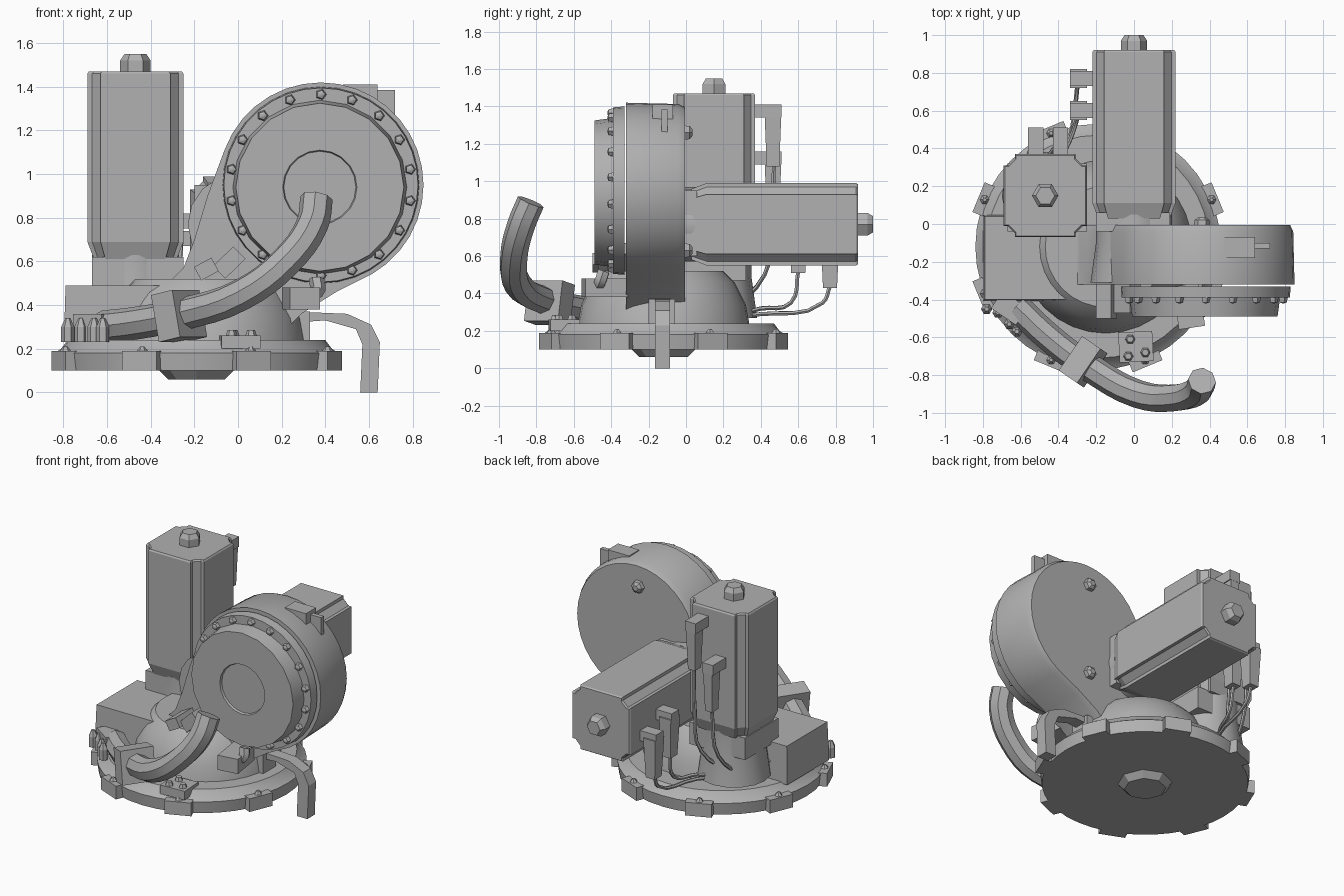
import bpy, bmesh, math
from mathutils import Vector, Matrix

cube = bpy.data.objects.get("Cube")
if cube:
    bpy.data.objects.remove(cube, do_unlink=True)

grey = bpy.data.materials.new("machine_grey")
grey.use_nodes = True
grey.diffuse_color = (0.44, 0.44, 0.44, 1)
grey.node_tree.nodes["Principled BSDF"].inputs["Base Color"].default_value = (0.44, 0.44, 0.44, 1)

TO_BACK = Matrix.Rotation(-math.pi / 2, 4, 'X')    # local z -> +y
UP = Matrix.Identity(4)


def finish(obj, smooth=None):
    if not obj.data.materials:
        obj.data.materials.append(grey)
    if smooth:
        bpy.ops.object.select_all(action='DESELECT')
        obj.select_set(True)
        bpy.context.view_layer.objects.active = obj
        bpy.ops.object.shade_smooth_by_angle(angle=math.radians(smooth))
    return obj


def loft(name, rings, matrix=UP, smooth=None):
    """Closed skin through rings that have the same number of points."""
    bm = bmesh.new()
    loops = [[bm.verts.new(matrix @ Vector(p)) for p in ring] for ring in rings]
    n = len(loops[0])
    for a, b in zip(loops, loops[1:]):
        for i in range(n):
            j = (i + 1) % n
            bm.faces.new((a[i], a[j], b[j], b[i]))
    bm.faces.new(loops[0][::-1])
    bm.faces.new(loops[-1])
    bmesh.ops.recalc_face_normals(bm, faces=bm.faces)
    mesh = bpy.data.meshes.new(name)
    bm.to_mesh(mesh)
    bm.free()
    obj = bpy.data.objects.new(name, mesh)
    bpy.context.collection.objects.link(obj)
    return finish(obj, smooth)


def turned(name, profile, loc, sides=32, matrix=UP, smooth=30):
    """Round part from (radius, height) pairs along the local z axis."""
    rings = [[(r * math.cos(k * math.tau / sides), r * math.sin(k * math.tau / sides), h)
              for k in range(sides)] for r, h in profile]
    return loft(name, rings, Matrix.Translation(loc) @ matrix, smooth)


def box(name, lo, hi, taper=1.0, turn=0.0, matrix=None):
    """Box from corner to corner; taper scales the lower end."""
    lo, hi = Vector(lo), Vector(hi)
    c, h = (lo + hi) / 2, (hi - lo) / 2
    corners = ((-1, -1), (1, -1), (1, 1), (-1, 1))
    rings = [[(x * h.x * t, y * h.y * t, z * h.z) for x, y in corners]
             for z, t in ((-1, taper), (1, 1))]
    rot = matrix or Matrix.Rotation(turn, 4, 'Z')
    return loft(name, rings, Matrix.Translation(c) @ rot)


def tube(name, points, radius, resolution=2, steps=4, smooth=40):
    curve = bpy.data.curves.new(name, 'CURVE')
    curve.dimensions = '3D'
    curve.bevel_depth, curve.bevel_resolution = radius, resolution
    curve.resolution_u, curve.use_fill_caps = steps, True
    spline = curve.splines.new('BEZIER')
    spline.bezier_points.add(len(points) - 1)
    for bp, p in zip(spline.bezier_points, points):
        bp.co = p
        bp.handle_left_type = bp.handle_right_type = 'AUTO'
    obj = bpy.data.objects.new(name, curve)
    bpy.context.collection.objects.link(obj)
    bpy.ops.object.select_all(action='DESELECT')
    obj.select_set(True)
    bpy.context.view_layer.objects.active = obj
    bpy.ops.object.convert(target='MESH')
    return finish(bpy.context.object, smooth)


# Round base with mounting lugs
base = Vector((-0.19, -0.12, 0))
turned("base_plate", [(0.64, 0.1), (0.65, 0.18), (0.62, 0.2), (0.59, 0.24)], base, 40)
turned("base_boss", [(0.13, 0.06), (0.17, 0.1)], base, 8, smooth=None)
for k in range(8):
    angle = math.radians(22.5 + 45 * k)
    out = Vector((math.cos(angle), math.sin(angle), 0))
    p = base + out * 0.62
    box("base_lug", p + Vector((-0.065, -0.085, 0.1)), p + Vector((0.065, 0.085, 0.19)), turn=angle)
    turned("lug_bolt", [(0.025, 0), (0.01, 0.02)], p + out * 0.03 + Vector((0, 0, 0.19)), 6, smooth=None)

# Swivel column and junction box
turned("swivel_column", [(0.46, 0.23), (0.44, 0.34), (0.38, 0.46), (0.32, 0.52)], (-0.15, -0.12, 0), 32)
box("junction_box", (-0.79, -0.4, 0.23), (-0.24, 0.04, 0.49), taper=1.03)

# Arm: drum outline running down into the column
cx, cz, R = 0.38, 0.95, 0.47
outline = [(cx + R * math.cos(math.radians(a)), cz + R * math.sin(math.radians(a)))
           for a in range(-60, 161, 10)]
outline += [(-0.14, 0.9), (-0.2, 0.7), (-0.25, 0.57), (-0.31, 0.51), (-0.4, 0.48),
            (-0.4, 0.3), (0.2, 0.27), (0.29, 0.36), (0.45, 0.46)]


def arm_ring(y, s):
    return [(cx + (x - cx) * s, y, cz + (z - cz) * s) for x, z in outline]


loft("arm_drum", [arm_ring(-0.32, 1), arm_ring(-0.04, 0.985), arm_ring(-0.005, 0.95)], smooth=35)
turned("drum_ring", [(0.45, -0.33), (0.445, -0.39)], (cx, 0, cz), 36, TO_BACK)
turned("drum_cap", [(0.4, -0.38), (0.385, -0.49), (0.17, -0.49), (0.165, -0.475)],
       (cx - 0.005, 0, cz - 0.01), 20, TO_BACK)
for k in range(18):
    a = math.radians(20 * k + 10)
    turned("ring_bolt", [(0.028, -0.38), (0.02, -0.415), (0.006, -0.42)],
           (cx + 0.415 * math.cos(a), 0, cz + 0.415 * math.sin(a)), 5, TO_BACK, None)
for z in (1.26, 0.63):
    turned("back_plug", [(0.045, -0.02), (0.04, 0.02), (0.02, 0.035)], (cx - 0.02, 0, z), 6, TO_BACK, None)
box("drum_top_block", (0.48, -0.18, 1.25), (0.64, -0.07, 1.41))
box("drum_top_tab", (0.62, -0.13, 1.22), (0.72, -0.1, 1.385))
box("drum_lower_bracket", (0.22, -0.55, 0.38), (0.36, -0.32, 0.48), turn=0.15)
tube("bracket_stub", [(0.25, -0.48, 0.45), (0.36, -0.46, 0.46), (0.36, -0.44, 0.52)], 0.035, 1)
box("column_stop", (-0.08, -0.47, 0.53), (0, -0.3, 0.66), matrix=Matrix.Rotation(0.8, 4, 'Y'))
box("column_clip", (-0.19, -0.5, 0.53), (-0.1, -0.3, 0.6), matrix=Matrix.Rotation(-0.5, 4, 'Y'))

# Two identical motors with notched corners
quarter = [(0.22, -0.16), (0.22, 0.16), (0.198, 0.16), (0.16, 0.198)]
section = []
for k in range(4):
    c, s = round(math.cos(k * math.pi / 2)), round(math.sin(k * math.pi / 2))
    section += [(x * c - y * s, x * s + y * c) for x, y in quarter]


def motor(name, origin, length, matrix):
    place = Matrix.Translation(origin) @ matrix
    rings = [[(x * s, y * s, h) for x, y in section]
             for s, h in ((0.86, -0.08), (1, 0), (1, length - 0.01), (0.97, length))]
    loft(name + "_body", rings, place)
    turned(name + "_knob", [(0.07, length - 0.01), (0.07, length + 0.05), (0.05, length + 0.08)],
           origin, 6, matrix, None)
    turned(name + "_neck", [(0.23, -0.42), (0.2, -0.2), (0.2, -0.06)], origin, 16, matrix)


motor("upright_motor", (-0.47, 0.15, 0.69), 0.78, UP)
motor("level_motor", (0, 0.11, 0.77), 0.81, TO_BACK)
box("upright_motor_seat", (-0.67, -0.04, 0.47), (-0.25, 0.32, 0.62))
box("level_motor_seat", (-0.2, -0.04, 0.6), (0.19, 0.06, 0.95))

# Plugs with cables running to the junction box
for i, (x, top) in enumerate(((-0.39, 1.41), (-0.52, 1.16))):
    box("upright_plug_arm", (x - 0.04, 0.34, top - 0.07), (x + 0.04, 0.51, top))
    box("upright_plug", (x - 0.035, 0.42, top - 0.33), (x + 0.035, 0.51, top - 0.04), taper=0.75)
    tube("upright_cable", [(x, 0.47, top - 0.32), (x, 0.46, 0.8), (x - 0.02, 0.42, 0.5),
                           (-0.55 - 0.06 * i, 0.2, 0.33), (-0.6 - 0.06 * i, 0.03, 0.36)], 0.012, 1)
for i, (y, top) in enumerate(((0.77, 0.74), (0.6, 0.82))):
    box("level_plug_arm", (-0.34, y - 0.04, top - 0.07), (-0.2, y + 0.04, top))
    box("level_plug", (-0.34, y - 0.05, top - 0.31), (-0.25, y + 0.05, top - 0.04), taper=0.75)
    tube("level_cable", [(-0.3, y, top - 0.3), (-0.3, y - 0.04, 0.35), (-0.36, 0.4, 0.29 + 0.03 * i),
                         (-0.5, 0.2, 0.28), (-0.55, 0.03, 0.3 + 0.05 * i)], 0.012, 1)

# Bent supply pipe at the front with its clamp
tube("supply_pipe", [(-0.62, -0.44, 0.3), (-0.45, -0.6, 0.32), (-0.25, -0.75, 0.36), (0.02, -0.9, 0.45),
                     (0.22, -0.92, 0.6), (0.34, -0.88, 0.77), (0.36, -0.83, 0.89)], 0.075)
box("pipe_clamp", (-0.33, -0.84, 0.24), (-0.21, -0.62, 0.46),
    matrix=Matrix.Rotation(-0.6, 4, 'Z') @ Matrix.Rotation(-0.2, 4, 'Y'))
box("pipe_end_block", (-0.74, -0.5, 0.23), (-0.58, -0.39, 0.36), turn=-0.6)
for x, y in ((-0.78, -0.45), (-0.72, -0.47), (-0.66, -0.53), (-0.62, -0.57)):
    turned("pipe_fitting", [(0.03, 0.23), (0.03, 0.3), (0.012, 0.34)], (x, y, 0), 6, smooth=None)

# Small valve plate on the base rim
box("valve_plate", (-0.08, -0.73, 0.2), (0.1, -0.57, 0.26), turn=0.05)
for x, y in ((-0.03, -0.7), (0.06, -0.68), (-0.02, -0.61)):
    turned("valve_bolt", [(0.03, 0.25), (0.018, 0.285)], (x, y, 0), 6, smooth=None)

# Hooked side foot
hook = [(0.26, 0.32), (0.4, 0.33), (0.54, 0.29), (0.57, 0.22), (0.56, 0), (0.64, 0),
        (0.65, 0.23), (0.61, 0.31), (0.5, 0.36), (0.26, 0.37)]
loft("side_foot", [[(x, y, z) for x, z in hook] for y in (-0.165, -0.085)])
box("side_foot_mount", (0.22, -0.2, 0.22), (0.33, -0.06, 0.37))
